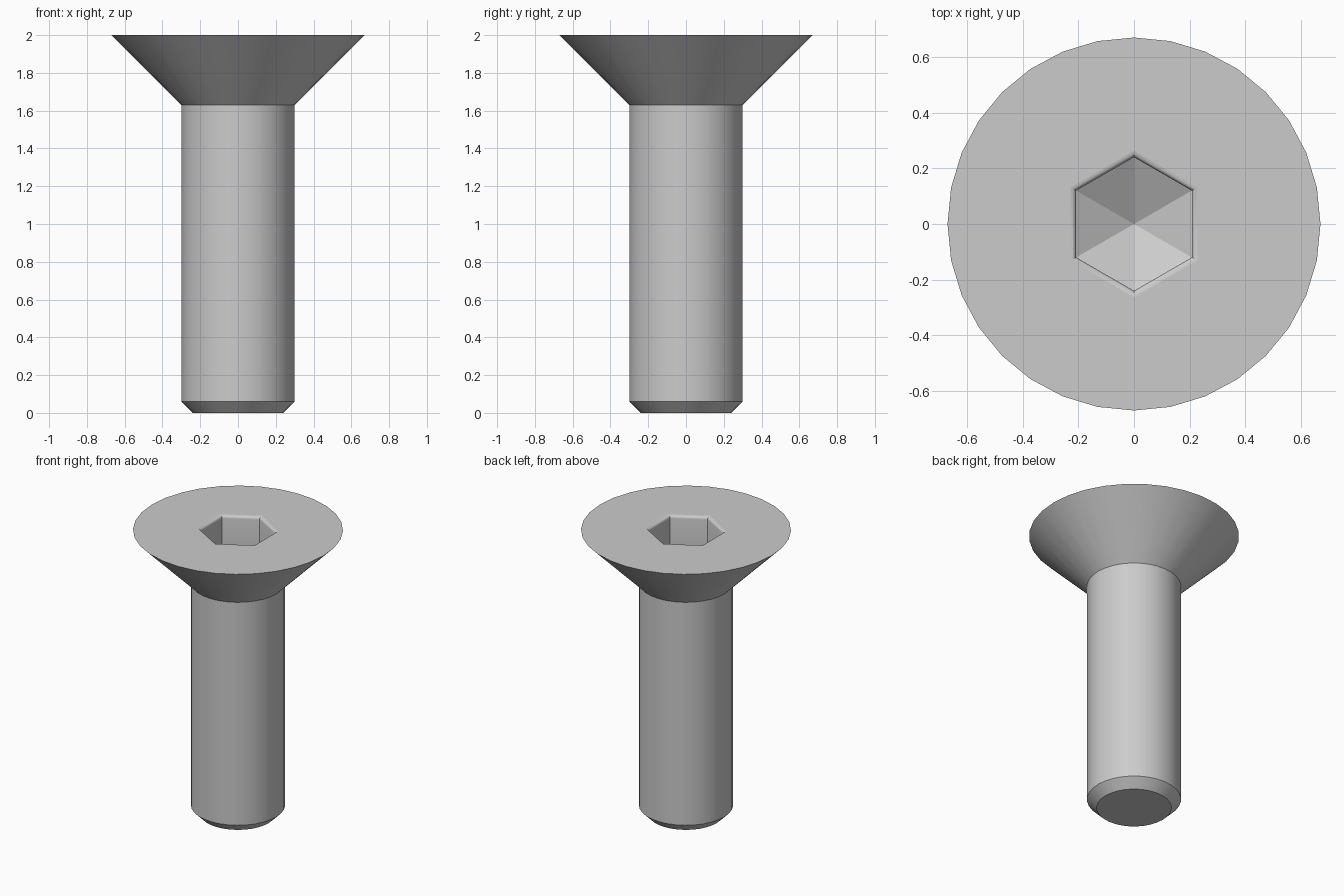
import bpy, bmesh, math

cube = bpy.data.objects.get("Cube")
if cube:
    bpy.data.objects.remove(cube, do_unlink=True)

# Dimensions
HEIGHT = 2.0
HEAD_R, SHAFT_R, TIP_R = 0.67, 0.3, 0.239
SOCKET_R, SOCKET_DEPTH, POINT_DEPTH = 0.24, 0.25, 0.12
LIP = 0.02

steel = bpy.data.materials.new("plain_steel")
steel.use_nodes = True
grey = (0.6, 0.6, 0.6, 1)
steel.diffuse_color = grey
steel.node_tree.nodes["Principled BSDF"].inputs["Base Color"].default_value = grey

bm = bmesh.new()


def ring(radius, z, sides, start=0.0):
    step = math.tau / sides
    return [bm.verts.new((radius * math.cos(start + i * step),
                          radius * math.sin(start + i * step), z))
            for i in range(sides)]


def skin(rings):
    for low, high in zip(rings, rings[1:]):
        n = len(low)
        for i in range(n):
            j = (i + 1) % n
            bm.faces.new((low[i], low[j], high[j], high[i]))


def loop_edges(verts):
    return [bm.edges.get((verts[i - 1], verts[i])) for i in range(len(verts))]


# Chamfered tip, shank and countersunk head
profile = [(TIP_R, 0), (SHAFT_R, SHAFT_R - TIP_R),
           (SHAFT_R, HEIGHT - HEAD_R + SHAFT_R), (HEAD_R, HEIGHT)]
outer = [ring(r, z, 32) for r, z in profile]
skin(outer)
bm.faces.new(outer[0])

# Hexagonal socket with a rounded lip
socket = []
for k in range(5):
    a = math.pi / 2 * k / 4
    r = SOCKET_R + LIP * (1 - math.sin(a)) / math.cos(math.pi / 6)
    socket.append(ring(r, HEIGHT - LIP * (1 - math.cos(a)), 6, math.pi / 6))
socket.append(ring(SOCKET_R, HEIGHT - SOCKET_DEPTH, 6, math.pi / 6))
skin(socket)

# Pointed socket floor
apex = bm.verts.new((0, 0, HEIGHT - SOCKET_DEPTH - POINT_DEPTH))
floor = socket[-1]
for i in range(6):
    bm.faces.new((floor[i - 1], floor[i], apex))

# Flat top around the socket
bmesh.ops.triangle_fill(bm, use_beauty=True,
                        edges=loop_edges(outer[-1]) + loop_edges(socket[0]))
bmesh.ops.recalc_face_normals(bm, faces=bm.faces[:])

mesh = bpy.data.meshes.new("countersunk_screw")
bm.to_mesh(mesh)
bm.free()
mesh.materials.append(steel)
screw = bpy.data.objects.new("countersunk_screw", mesh)
bpy.context.collection.objects.link(screw)

# Smooth round surfaces, flat top
bpy.ops.object.select_all(action="DESELECT")
screw.select_set(True)
bpy.context.view_layer.objects.active = screw
bpy.ops.object.shade_smooth_by_angle(angle=math.radians(25))
for face in mesh.polygons:
    if face.normal.z > 0.999:
        face.use_smooth = False
